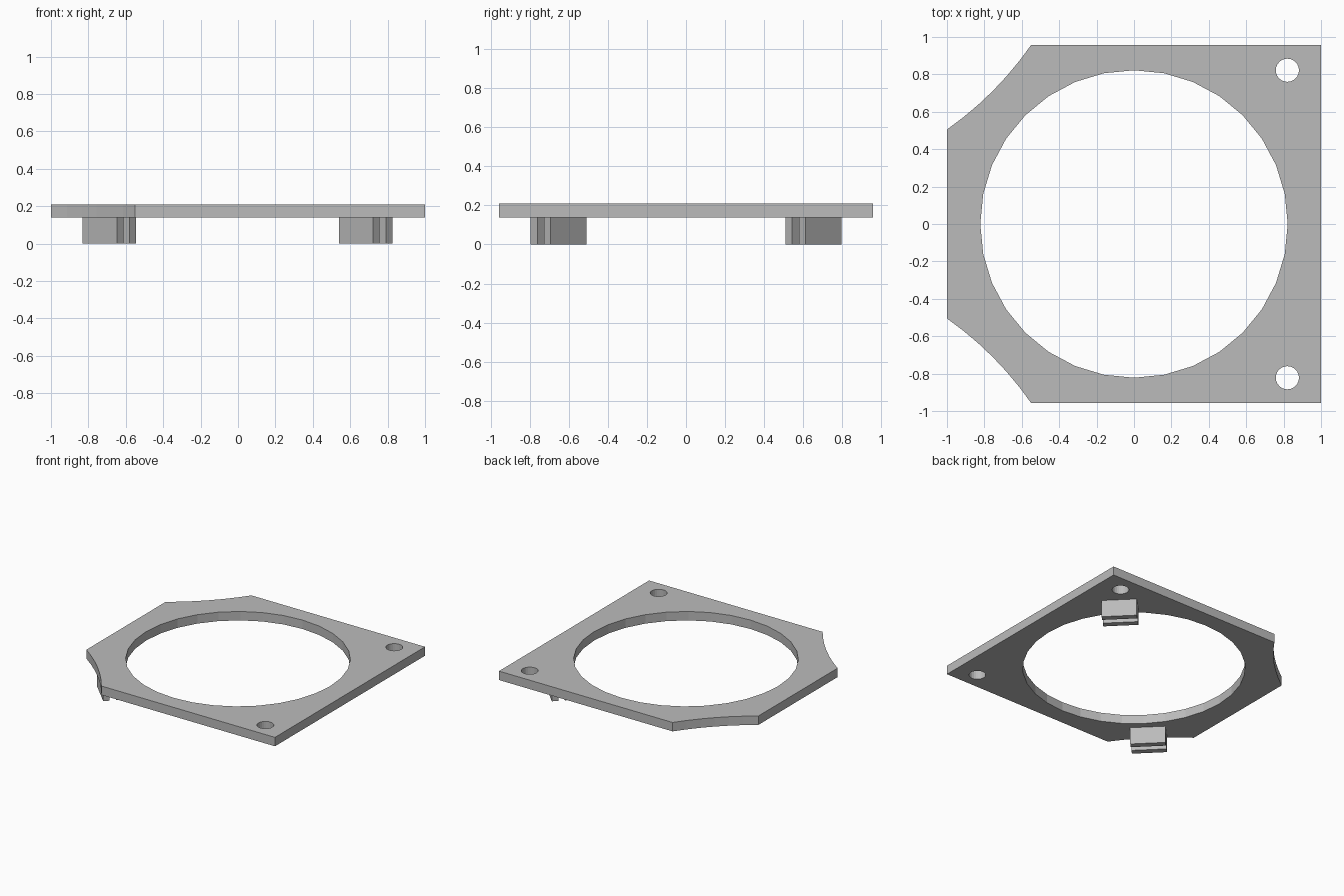
import bpy, bmesh
from math import sin, cos, pi
from mathutils import Matrix, Vector

cube = bpy.data.objects.get("Cube")
if cube:
    bpy.data.objects.remove(cube)

PLATE_Z, TOP_Z = 0.138, 0.21
HALF_Y = 0.957

grey = bpy.data.materials.new("plain grey")
grey.use_nodes = True
colour = (0.5, 0.5, 0.5, 1)
grey.diffuse_color = colour
grey.node_tree.nodes["Principled BSDF"].inputs["Base Color"].default_value = colour


def circle(cx, cy, r, n):
    return [(cx + r * cos(2 * pi * i / n), cy + r * sin(2 * pi * i / n)) for i in range(n)]


def finish(name, bm):
    bmesh.ops.recalc_face_normals(bm, faces=bm.faces)
    mesh = bpy.data.meshes.new(name)
    bm.to_mesh(mesh)
    bm.free()
    mesh.materials.append(grey)
    obj = bpy.data.objects.new(name, mesh)
    bpy.context.collection.objects.link(obj)
    return obj


def prism(name, loops, z0, z1):
    """Extrude an outline, with any further loops as holes."""
    bm = bmesh.new()
    edges = []
    for loop in loops:
        vs = [bm.verts.new((x, y, z0)) for x, y in loop]
        edges += [bm.edges.new((v, vs[i - 1])) for i, v in enumerate(vs)]
    bmesh.ops.triangle_fill(bm, edges=edges, use_beauty=True, normal=(0, 0, 1))
    top = bmesh.ops.extrude_face_region(bm, geom=bm.faces[:])["geom"]
    bmesh.ops.translate(bm, vec=(0, 0, z1 - z0),
                        verts=[g for g in top if isinstance(g, bmesh.types.BMVert)])
    # Join the fill triangles into clean flat faces
    bmesh.ops.dissolve_limit(bm, angle_limit=0.01, verts=bm.verts, edges=bm.edges)
    return finish(name, bm)


# Plate: rectangle with two hollowed corners on one side
a, b = Vector((-0.55, HALF_Y)), Vector((-1, 0.505))
inward = Vector((1, -1)).normalized()
cut = []
for i in range(7):
    t = i / 6
    cut.append(a.lerp(b, t) + inward * 0.028 * 4 * t * (1 - t))
outline = [(1, -HALF_Y), (1, HALF_Y)]
outline += [(p.x, p.y) for p in cut]
outline += [(p.x, -p.y) for p in reversed(cut)]
holes = [circle(0, 0, 0.822, 32)]
holes += [circle(0.82, s * 0.822, 0.062, 24) for s in (-1, 1)]
prism("mounting_plate", [outline] + holes, PLATE_Z, TOP_Z)

# Feet: a pair of parallel upright tabs with a slot between, on one diagonal
WIDTH, THICK = 0.26, 0.048
for side, cx, cy in (("left_back", 0.682, 0.652), ("right_front", -0.688, -0.652)):
    for tab, offset in (("outer", THICK), ("inner", -THICK)):
        bm = bmesh.new()
        bmesh.ops.create_cube(bm, size=1)
        bmesh.ops.scale(bm, vec=(THICK, WIDTH, PLATE_Z), verts=bm.verts)
        turn = Matrix.Rotation(pi / 4 if cx > 0 else 5 * pi / 4, 4, "Z")
        place = Matrix.Translation((cx, cy, PLATE_Z / 2)) @ turn
        bm.transform(place @ Matrix.Translation((offset, 0, 0)))
        finish(f"{side}_{tab}_tab", bm)
